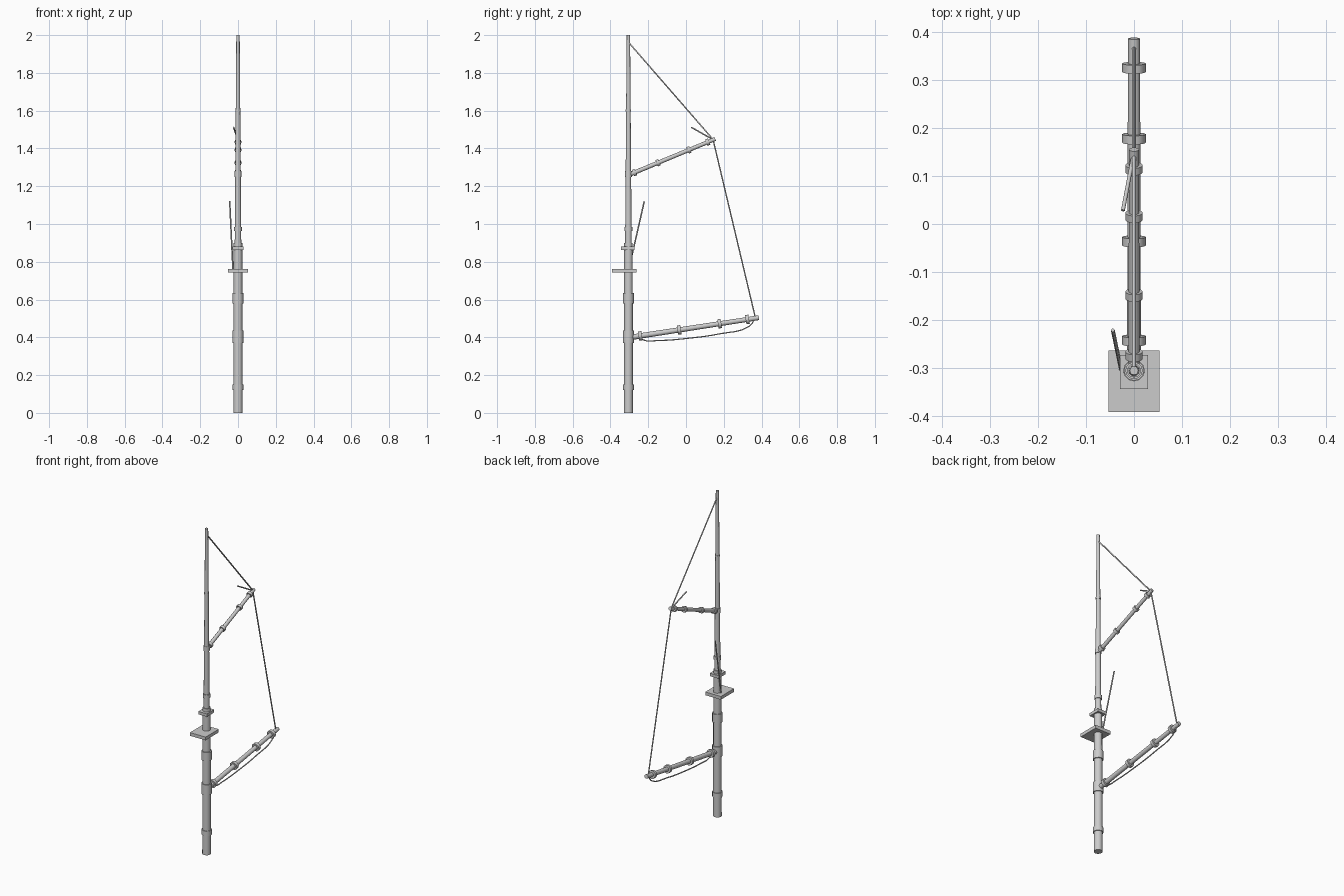
import bpy
from mathutils import Vector

if "Cube" in bpy.data.objects:
    bpy.data.objects.remove(bpy.data.objects["Cube"])

MY = -0.305  # mast position along y


def tube(name, a, b, r1, r2=None, sides=12):
    a, b = Vector(a), Vector(b)
    d = b - a
    bpy.ops.mesh.primitive_cone_add(vertices=sides, radius1=r1, radius2=r2 or r1,
                                    depth=d.length, location=(a + b) / 2)
    o = bpy.context.object
    o.rotation_euler = d.to_track_quat('Z', 'Y').to_euler()
    o.name = name
    bpy.ops.object.shade_smooth_by_angle(angle=0.6)
    return o


def box(name, loc, size):
    bpy.ops.mesh.primitive_cube_add(size=1, location=loc)
    o = bpy.context.object
    o.scale = size
    o.name = name
    bpy.ops.object.transform_apply(location=False, rotation=False, scale=True)


def rope(name, pts, r=0.004, smooth=False):
    c = bpy.data.curves.new(name, 'CURVE')
    c.dimensions = '3D'
    c.bevel_depth = r
    c.bevel_resolution = 1
    c.use_fill_caps = True
    if smooth:
        s = c.splines.new('BEZIER')
        s.bezier_points.add(len(pts) - 1)
        for p, q in zip(s.bezier_points, pts):
            p.co = q
            p.handle_left_type = p.handle_right_type = 'AUTO'
        s.resolution_u = 4
    else:
        s = c.splines.new('POLY')
        s.points.add(len(pts) - 1)
        for p, q in zip(s.points, pts):
            p.co = (*q, 1)
    bpy.context.collection.objects.link(bpy.data.objects.new(name, c))


def spar(name, a, b, r1, r2, bands, band_r, band_w):
    """Angled spar with bands at the given y positions."""
    tube(name, a, b, r1, r2)
    a, b = Vector(a), Vector(b)
    d = (b - a).normalized() * band_w / 2
    for y in bands:
        p = a.lerp(b, (y - a.y) / (b.y - a.y))
        tube(name + "_band", p - d, p + d, band_r)


# Lower mast and its bands
tube("lower_mast", (0, MY, 0), (0, MY, 0.9), 0.0245, 0.0225)
for z, h in ((0.135, 0.03), (0.403, 0.064), (0.607, 0.054)):
    tube("mast_band", (0, MY, z - h / 2), (0, MY, z + h / 2), 0.029)

# Platform and mast cap
box("platform", (0, -0.327, 0.753), (0.106, 0.128, 0.02))
box("mast_cap", (0, -0.308, 0.872), (0.058, 0.071, 0.018))

# Tapered upper mast in sections with collars
tube("upper_mast_base", (0, MY, 0.88), (0, MY, 1.27), 0.0175, 0.0145)
tube("upper_mast_top", (0, MY, 1.27), (0, MY, 2.0), 0.0145, 0.009)
for z, h, r in ((0.973, 0.022, 0.021), (1.265, 0.03, 0.018), (1.6, 0.01, 0.0145)):
    tube("upper_collar", (0, MY, z - h / 2), (0, MY, z + h / 2), r)

# Boom and gaff
spar("boom", (0, MY, 0.398), (0, 0.386, 0.504), 0.0145, 0.0125,
     (-0.242, -0.036, 0.178, 0.325), 0.0245, 0.018)
spar("gaff", (0, MY, 1.259), (0, 0.155, 1.45), 0.0115, 0.0105,
     (-0.273, -0.148, 0.016, 0.115), 0.018, 0.016)

# Rigging lines
rope("peak_line", [(0, MY, 1.963), (0, 0.143, 1.448)])
rope("leech_line", [(0, 0.143, 1.448), (0, 0.367, 0.505)])
rope("gaff_loose_line", [(0, 0.15, 1.443), (-0.023, 0.028, 1.512)])
rope("mast_loose_line", [(-0.027, -0.303, 0.76), (-0.044, -0.221, 1.12)])
rope("boom_slack_line", [(0, -0.245, 0.405), (0, -0.225, 0.386), (0, -0.15, 0.383),
                         (0, 0.02, 0.396), (0, 0.18, 0.419), (0, 0.335, 0.459),
                         (0, 0.367, 0.502)], 0.0035, True)
